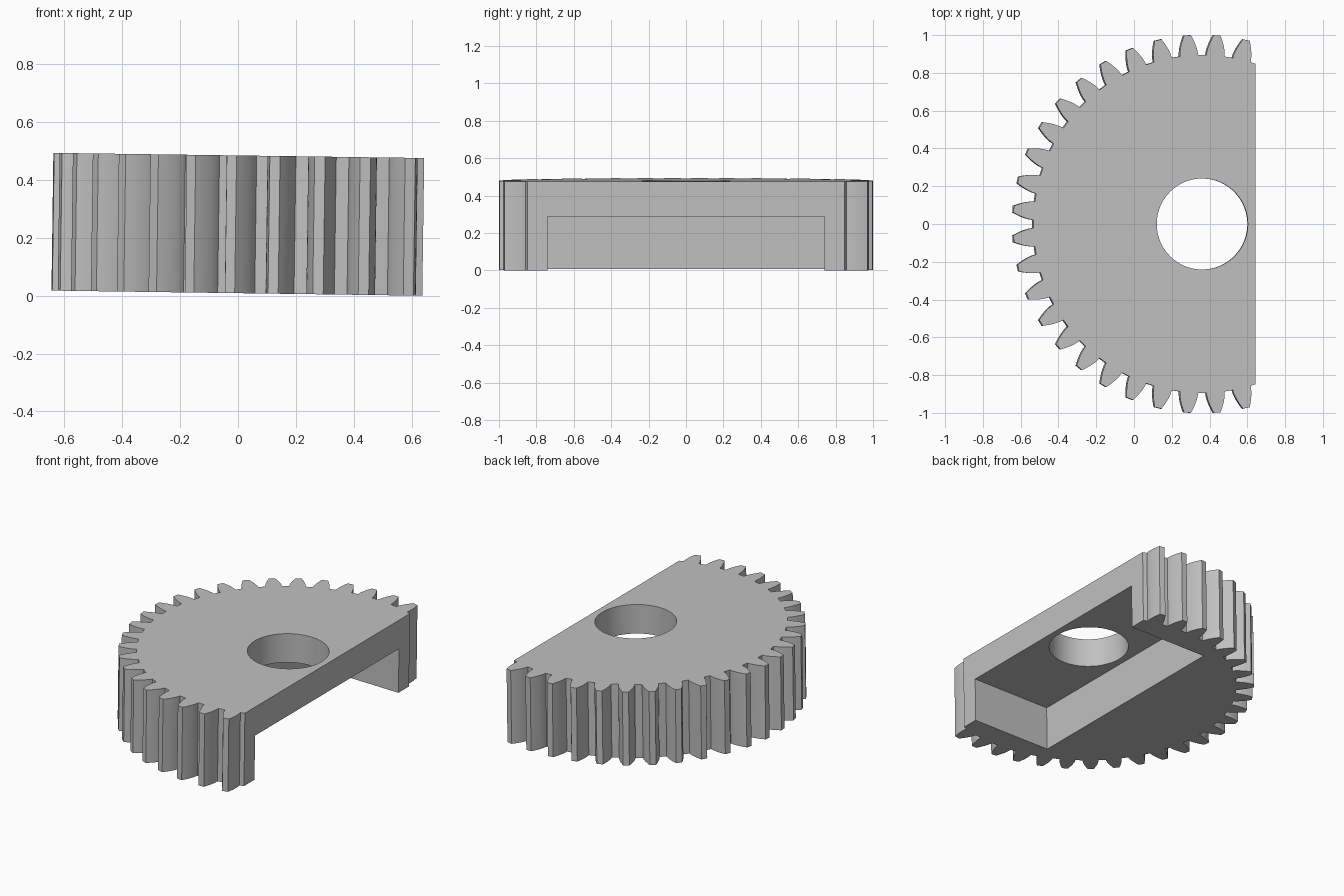
import bpy
import bmesh
import math
from mathutils import Matrix

if "Cube" in bpy.data.objects:
    bpy.data.objects.remove(bpy.data.objects["Cube"], do_unlink=True)

TEETH = 40
MODULE = 0.0477
PITCH = MODULE * TEETH / 2
TIP = PITCH + MODULE
ROOT = PITCH - 1.25 * MODULE
PRESSURE = math.radians(20)
BASE = PITCH * math.cos(PRESSURE)
THICK = 0.476
FLAT_X = 0.282          # flat side, measured from the gear axis
SLOT_X = -0.286         # inner wall of the slot
SLOT_Z = 0.288
SLOT_HALF = 0.74
HOLE = 0.241
STEPS = 7


def new_object(name, bm):
    bmesh.ops.recalc_face_normals(bm, faces=bm.faces)
    mesh = bpy.data.meshes.new(name)
    bm.to_mesh(mesh)
    bm.free()
    obj = bpy.data.objects.new(name, mesh)
    bpy.context.collection.objects.link(obj)
    return obj


def half_angle(radius):
    """Half the angular width of an involute tooth at a radius."""
    a = math.acos(min(1, BASE / radius))
    return math.pi / (2 * TEETH) + (math.tan(PRESSURE) - PRESSURE) - (math.tan(a) - a)


def box(name, lo, hi):
    bm = bmesh.new()
    bmesh.ops.create_cube(bm, size=1)
    for v in bm.verts:
        v.co = [h if c > 0 else l for c, l, h in zip(v.co, lo, hi)]
    return new_object(name, bm)


def cut(target, cutter):
    cutter.hide_render = True
    mod = target.modifiers.new("cut", 'BOOLEAN')
    mod.operation = 'DIFFERENCE'
    mod.solver = 'EXACT'
    mod.object = cutter
    bpy.ops.object.select_all(action='DESELECT')
    bpy.context.view_layer.objects.active = target
    target.select_set(True)
    bpy.ops.object.modifier_apply(modifier=mod.name)
    bpy.data.objects.remove(cutter, do_unlink=True)


# Toothed disc: one involute tooth repeated round the axis
flank = [(ROOT, half_angle(BASE))]
for i in range(STEPS):
    r = BASE + (TIP - BASE) * i / (STEPS - 1)
    flank.append((r, half_angle(r)))
tooth = [(r, -a) for r, a in flank] + [(r, a) for r, a in reversed(flank)]

bm = bmesh.new()
ring = []
for k in range(TEETH):
    centre = (k + 0.5) * math.tau / TEETH
    for r, a in tooth:
        ring.append(bm.verts.new((r * math.cos(centre + a), r * math.sin(centre + a), 0)))
disc = bm.faces.new(ring)
extruded = bmesh.ops.extrude_face_region(bm, geom=[disc])
top = [g for g in extruded["geom"] if isinstance(g, bmesh.types.BMVert)]
bmesh.ops.translate(bm, verts=top, vec=(0, 0, THICK))
gear = new_object("half_gear", bm)

# Flat side, round bore and slot under the body
cut(gear, box("flat_cutter", (FLAT_X, -2, -1), (2, 2, 1)))
cut(gear, box("slot_cutter", (SLOT_X, -SLOT_HALF, -1), (1, SLOT_HALF, SLOT_Z)))
bm = bmesh.new()
bmesh.ops.create_cone(bm, cap_ends=True, segments=96, radius1=HOLE, radius2=HOLE, depth=3)
cut(gear, new_object("bore_cutter", bm))

# Slight lean of the whole body
gear.data.transform(Matrix.Translation((0.355, 0, 0.004)) @ Matrix.Rotation(0.0138, 4, 'Y'))

# Plain grey metal
grey = bpy.data.materials.new("grey_metal")
grey.use_nodes = True
colour = (0.53, 0.53, 0.53, 1)
grey.diffuse_color = colour
grey.node_tree.nodes["Principled BSDF"].inputs["Base Color"].default_value = colour
gear.data.materials.clear()
gear.data.materials.append(grey)

bpy.ops.object.select_all(action='DESELECT')
gear.select_set(True)
bpy.context.view_layer.objects.active = gear
bpy.ops.object.shade_smooth_by_angle(angle=math.radians(25))
